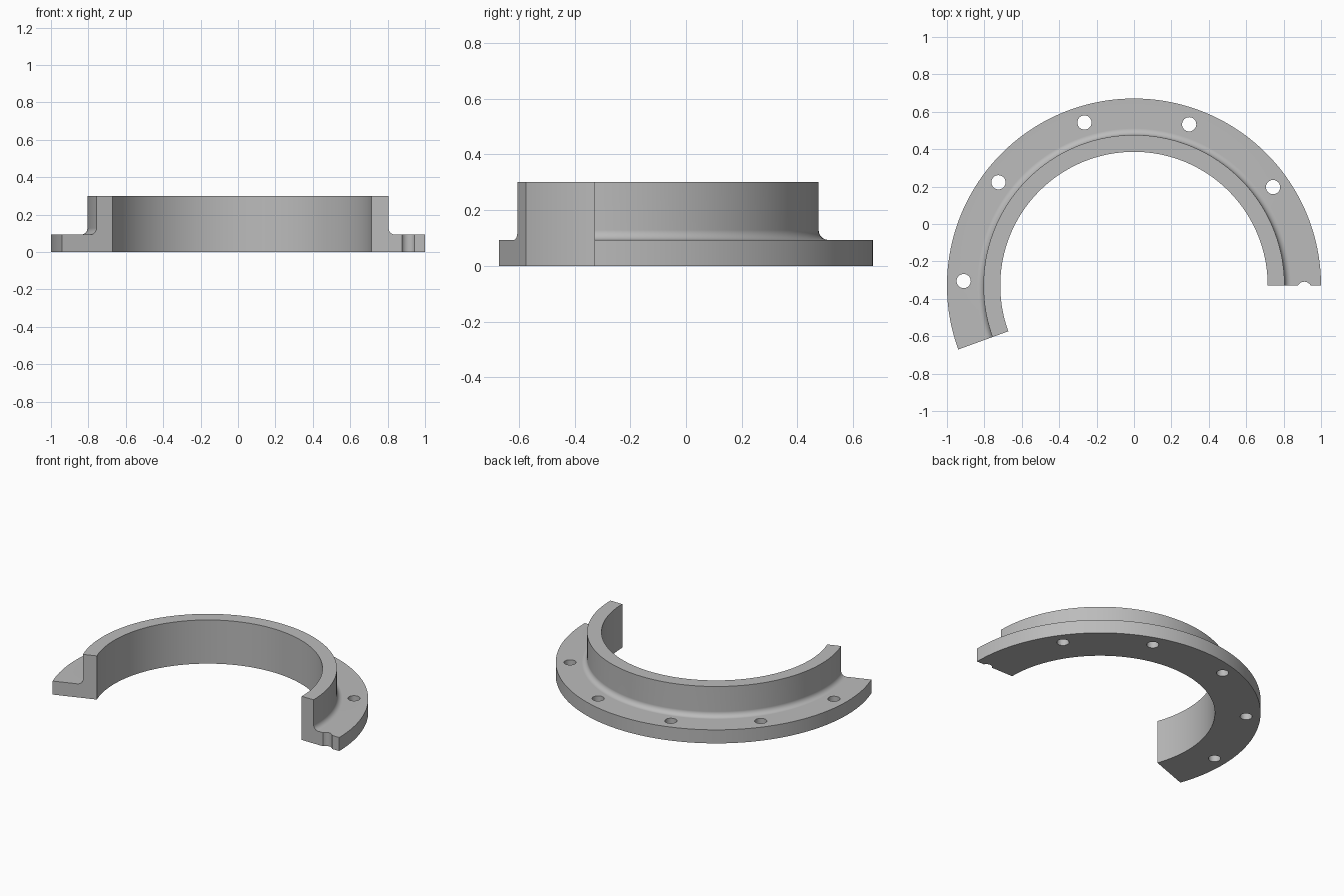
import bpy
import bmesh
from math import cos, sin, pi, radians

cube = bpy.data.objects.get("Cube")
if cube:
    bpy.data.objects.remove(cube, do_unlink=True)

CENTRE_Y = -0.329
INNER, WALL, OUTER = 0.715, 0.805, 1.0
FLANGE_H, HEIGHT, FILLET = 0.093, 0.30, 0.035
SWEEP, STEPS = radians(200), 100

grey = bpy.data.materials.new("plain grey")
grey.use_nodes = True
colour = (0.5, 0.5, 0.5, 1)
grey.diffuse_color = colour
grey.node_tree.nodes["Principled BSDF"].inputs["Base Color"].default_value = colour

# L-shaped cross-section with a rounded inside corner
profile = [(INNER, 0), (OUTER, 0), (OUTER, FLANGE_H)]
for i in range(9):
    a = pi / 2 * i / 8
    profile.append((WALL + FILLET * (1 - sin(a)), FLANGE_H + FILLET * (1 - cos(a))))
profile += [(WALL, HEIGHT), (INNER, HEIGHT)]

# Sweep the section around the arc and cap both ends
bm = bmesh.new()
rings = []
for s in range(STEPS + 1):
    t = SWEEP * s / STEPS
    rings.append([bm.verts.new((r * cos(t), r * sin(t) + CENTRE_Y, z)) for r, z in profile])
n = len(profile)
for a, b in zip(rings, rings[1:]):
    for i in range(n):
        j = (i + 1) % n
        bm.faces.new((a[i], a[j], b[j], b[i]))
bm.faces.new(rings[0])
bm.faces.new(rings[-1])
bmesh.ops.recalc_face_normals(bm, faces=bm.faces)
mesh = bpy.data.meshes.new("flanged_ring_segment")
bm.to_mesh(mesh)
bm.free()
ring = bpy.data.objects.new("flanged_ring_segment", mesh)
bpy.context.collection.objects.link(ring)
mesh.materials.append(grey)

# Bolt holes, the first one cut open by the end face
bm = bmesh.new()
for angle in [-1.1] + [35.3 + 35.8 * k for k in range(5)]:
    t = radians(angle)
    made = bmesh.ops.create_cone(bm, cap_ends=True, segments=32, radius1=0.038,
                                 radius2=0.038, depth=0.4)
    bmesh.ops.translate(bm, verts=made["verts"],
                        vec=(0.911 * cos(t), 0.911 * sin(t) + CENTRE_Y, 0.05))
cut_mesh = bpy.data.meshes.new("bolt_hole_cutter")
bm.to_mesh(cut_mesh)
bm.free()
cut_mesh.materials.append(grey)
cutter = bpy.data.objects.new("bolt_hole_cutter", cut_mesh)
bpy.context.collection.objects.link(cutter)
cutter.hide_render = True

bpy.ops.object.select_all(action="DESELECT")
ring.select_set(True)
bpy.context.view_layer.objects.active = ring
cut = ring.modifiers.new("bolt holes", "BOOLEAN")
cut.operation = "DIFFERENCE"
cut.solver = "EXACT"
cut.object = cutter
bpy.ops.object.modifier_apply(modifier=cut.name)
bpy.data.objects.remove(cutter, do_unlink=True)

# Smooth curved walls with crisp edges and flat rims
bpy.ops.object.shade_smooth_by_angle(angle=radians(30))
weighted = ring.modifiers.new("weighted normals", "WEIGHTED_NORMAL")
weighted.keep_sharp = True
